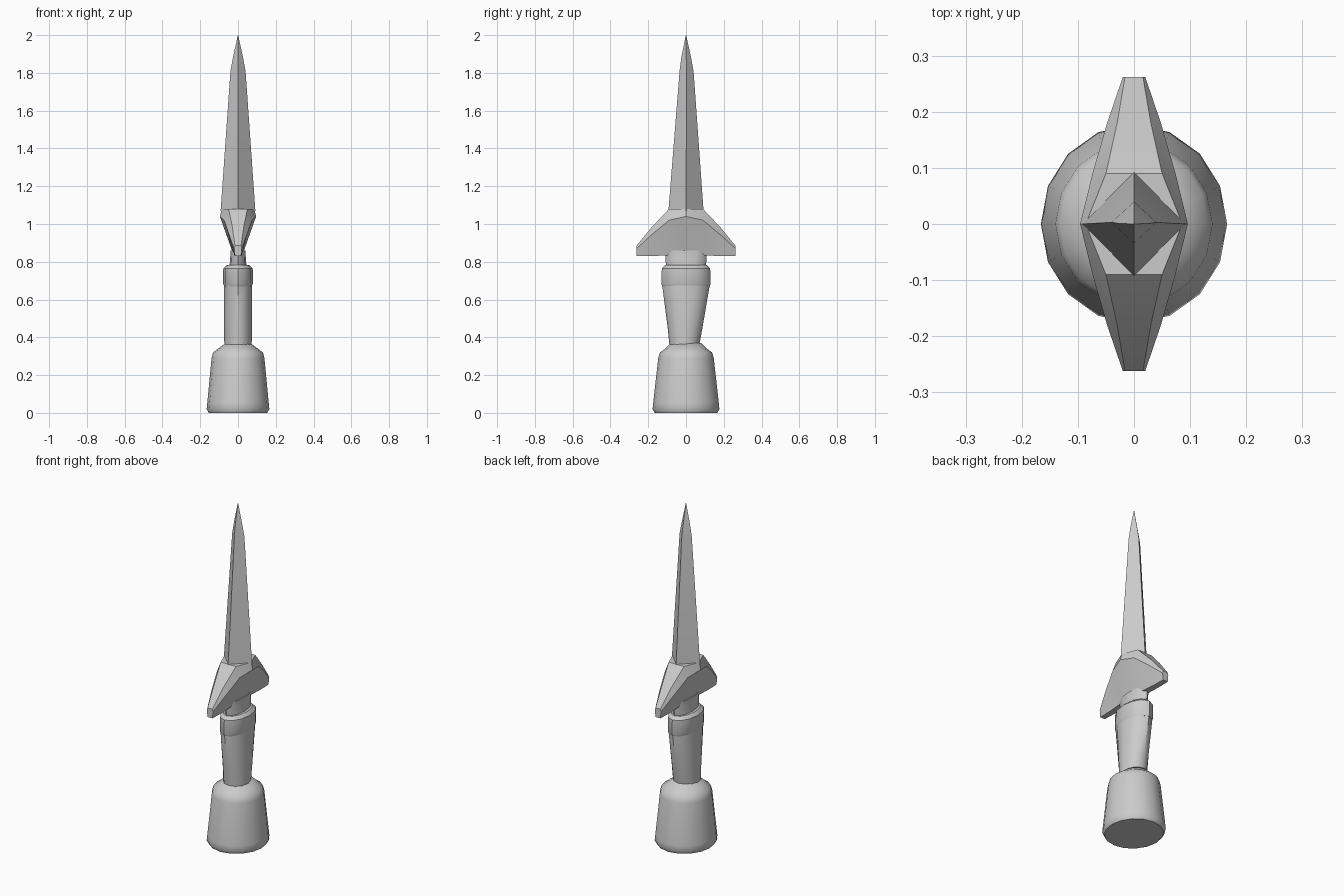
import bpy, bmesh, math

if "Cube" in bpy.data.objects:
    bpy.data.objects.remove(bpy.data.objects["Cube"])

grey = bpy.data.materials.new("plain grey")
grey.use_nodes = True
tone = (0.6, 0.6, 0.6, 1)
grey.diffuse_color = tone
grey.node_tree.nodes["Principled BSDF"].inputs["Base Color"].default_value = tone


def loft(name, rings, angle):
    """Skin a list of equal-length point rings and cap both ends."""
    bm = bmesh.new()
    loops = [[bm.verts.new(p) for p in ring] for ring in rings]
    for low, high in zip(loops, loops[1:]):
        n = len(low)
        for i in range(n):
            j = (i + 1) % n
            bm.faces.new((low[i], low[j], high[j], high[i]))
    bm.faces.new(loops[0][::-1])
    bm.faces.new(loops[-1])
    bmesh.ops.recalc_face_normals(bm, faces=bm.faces)
    mesh = bpy.data.meshes.new(name)
    bm.to_mesh(mesh)
    bm.free()
    mesh.materials.append(grey)
    obj = bpy.data.objects.new(name, mesh)
    bpy.context.collection.objects.link(obj)
    bpy.ops.object.select_all(action="DESELECT")
    obj.select_set(True)
    bpy.context.view_layer.objects.active = obj
    bpy.ops.object.shade_smooth_by_angle(angle=math.radians(angle))
    return obj


def oval(rx, ry, z, sides, cy=0):
    turn = [math.tau * i / sides for i in range(sides)]
    return [(rx * math.cos(t), cy + ry * math.sin(t), z) for t in turn]


def stack(name, profile, sides, angle=40):
    """Stack ovals given as (x radius, y radius, height, y centre)."""
    return loft(name, [oval(rx, ry, z, sides, cy) for rx, ry, z, cy in profile], angle)


# Heavy tapered pommel
stack("pommel", [(0.155, 0.165, 0, 0), (0.166, 0.177, 0.02, 0),
                 (0.163, 0.174, 0.05, 0), (0.14, 0.147, 0.29, 0),
                 (0.132, 0.138, 0.32, 0), (0.105, 0.11, 0.34, 0),
                 (0.065, 0.08, 0.37, 0)], 16, 50)

# Flared grip
stack("grip", [(0.072, 0.075, 0.33, -0.01), (0.074, 0.092, 0.45, -0.005),
               (0.075, 0.128, 0.69, 0), (0.07, 0.122, 0.76, 0),
               (0.055, 0.1, 0.78, 0)], 12)

# Raised band and neck
stack("grip_band", [(0.073, 0.126, 0.67, 0), (0.079, 0.131, 0.685, 0),
                    (0.078, 0.128, 0.765, 0), (0.06, 0.11, 0.782, 0)], 12)
stack("neck", [(0.05, 0.1, 0.76, 0), (0.042, 0.108, 0.80, 0),
               (0.04, 0.11, 0.86, 0)], 12)


# Drooping guard, wide at the middle and narrow at both ends
def guard_slice(y, top, middle, bottom):
    half = [bottom, middle, top]
    return [(x, y, z) for x, z in half] + [(-x, y, z) for x, z in half[::-1]]


half_guard = [(0.262, (0.016, 0.885), (0.02, 0.87), (0.016, 0.83)),
              (0.18, (0.03, 0.985), (0.048, 0.945), (0.018, 0.83)),
              (0.09, (0.05, 1.08), (0.074, 1.02), (0.02, 0.835)),
              (0, (0.086, 1.08), (0.096, 1.04), (0.025, 0.84))]
slices = [guard_slice(*s) for s in half_guard]
slices += [guard_slice(-s[0], *s[1:]) for s in half_guard[-2::-1]]
loft("guard", slices, 35)

# Four-edged blade with a steeper point
stack("blade", [(0.092, 0.093, 1.07, 0), (0.04, 0.037, 1.81, 0.003),
                (0.027, 0.026, 1.88, 0.001), (0.001, 0.001, 2.0, 0)], 4, 30)
